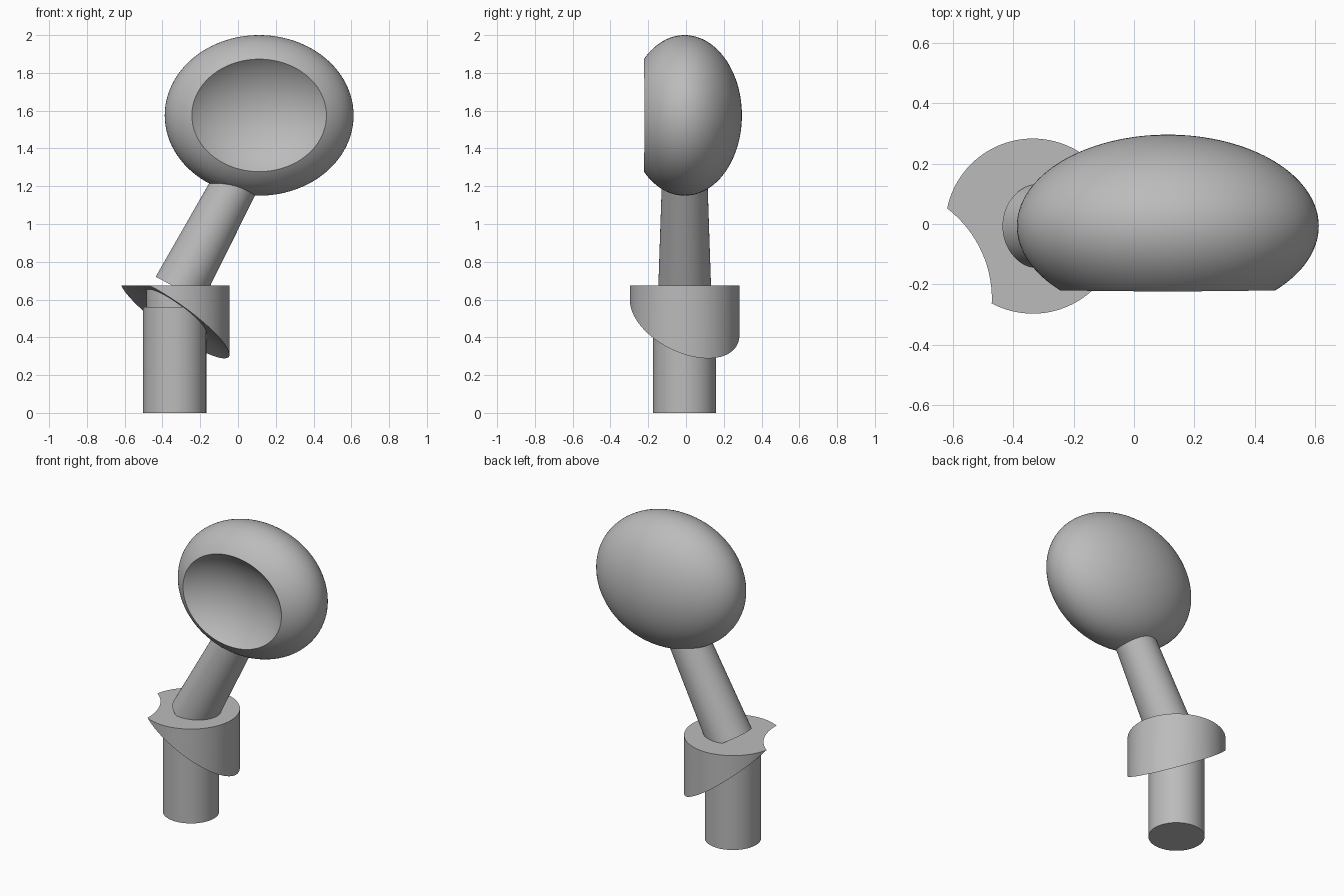
import bpy, bmesh, math
from mathutils import Vector

if "Cube" in bpy.data.objects:
    bpy.data.objects.remove(bpy.data.objects["Cube"])

CY = -0.007                            # shared depth of every part
POST_X, COLLAR_R, COLLAR_TOP = -0.335, 0.29, 0.675

grey = bpy.data.materials.new("plain grey")
grey.use_nodes = True
grey.diffuse_color = (0.5, 0.5, 0.5, 1)
grey.node_tree.nodes["Principled BSDF"].inputs["Base Color"].default_value = grey.diffuse_color


def finish(obj, name):
    obj.name = name
    obj.data.materials.clear()
    obj.data.materials.append(grey)
    return obj


def rod(name, start, end, r1, r2):
    """Round bar between two points, tapering from r1 to r2."""
    a, b = Vector(start), Vector(end)
    bpy.ops.mesh.primitive_cone_add(vertices=96, radius1=r1, radius2=r2,
                                    depth=(b - a).length, location=(a + b) / 2)
    obj = bpy.context.object
    obj.rotation_euler = (b - a).to_track_quat("Z", "Y").to_euler()
    return finish(obj, name)


def ellipsoid(name, center, radii):
    """Stretched ball with its poles along y."""
    bpy.ops.mesh.primitive_uv_sphere_add(segments=96, ring_count=64, radius=1,
                                         location=center, rotation=(math.pi / 2, 0, 0))
    obj = bpy.context.object
    obj.scale = (radii[0], radii[2], radii[1])
    return finish(obj, name)


def carve(obj, cutter):
    mod = obj.modifiers.new("carve", "BOOLEAN")
    mod.operation, mod.solver, mod.object = "DIFFERENCE", "EXACT", cutter
    bpy.context.view_layer.update()
    bpy.ops.object.select_all(action="DESELECT")
    obj.select_set(True)
    bpy.context.view_layer.objects.active = obj
    bpy.ops.object.modifier_apply(modifier=mod.name)
    bpy.data.objects.remove(cutter)


def underside(x, y):
    """Sloping, slightly arched lower surface of the collar."""
    downhill = 0.905 * x + 0.425 * y
    arch = 0.055 * (1 - (x * x + y * y) / COLLAR_R ** 2)
    return COLLAR_TOP - 0.74 * (downhill + 0.232) + arch


# Head with a hollow dish in its front
head = ellipsoid("head", (0.112, CY, 1.575), (0.5, 0.303, 0.425))
carve(head, ellipsoid("dish_cutter", (0.112, -0.5, 1.575), (0.5, 0.4, 0.413)))

# Post, short neck and leaning stem
post = rod("post", (POST_X, CY, 0), (POST_X, CY, 0.56), 0.167, 0.167)
neck = rod("neck", (POST_X, CY, 0.55), (POST_X, CY, 0.67), 0.15, 0.15)
stem = rod("stem", (-0.312, CY, 0.655), (0.005, CY, 1.25), 0.14, 0.12)

# Collar, cut away below by the sloping surface
collar = rod("collar", (POST_X, CY, 0.1), (POST_X, CY, COLLAR_TOP), COLLAR_R, COLLAR_R)
bm = bmesh.new()
bmesh.ops.create_grid(bm, x_segments=32, y_segments=32, size=0.36)
for v in bm.verts:
    v.co.z = underside(v.co.x, v.co.y)
skirt = bmesh.ops.extrude_face_region(bm, geom=bm.faces[:], use_keep_orig=True)
for v in [g for g in skirt["geom"] if isinstance(g, bmesh.types.BMVert)]:
    v.co.z = -0.5
bmesh.ops.recalc_face_normals(bm, faces=bm.faces)
mesh = bpy.data.meshes.new("slope_cutter")
bm.to_mesh(mesh)
bm.free()
slope_cutter = bpy.data.objects.new("slope_cutter", mesh)
slope_cutter.location = (POST_X, CY, 0)
slope_cutter.hide_render = True
bpy.context.collection.objects.link(slope_cutter)
carve(collar, finish(slope_cutter, "slope_cutter"))

# Smooth shading with crisp rims
bpy.ops.object.select_all(action="DESELECT")
for part in (head, post, neck, stem, collar):
    part.select_set(True)
bpy.context.view_layer.objects.active = head
bpy.ops.object.shade_smooth_by_angle(angle=math.radians(30))
